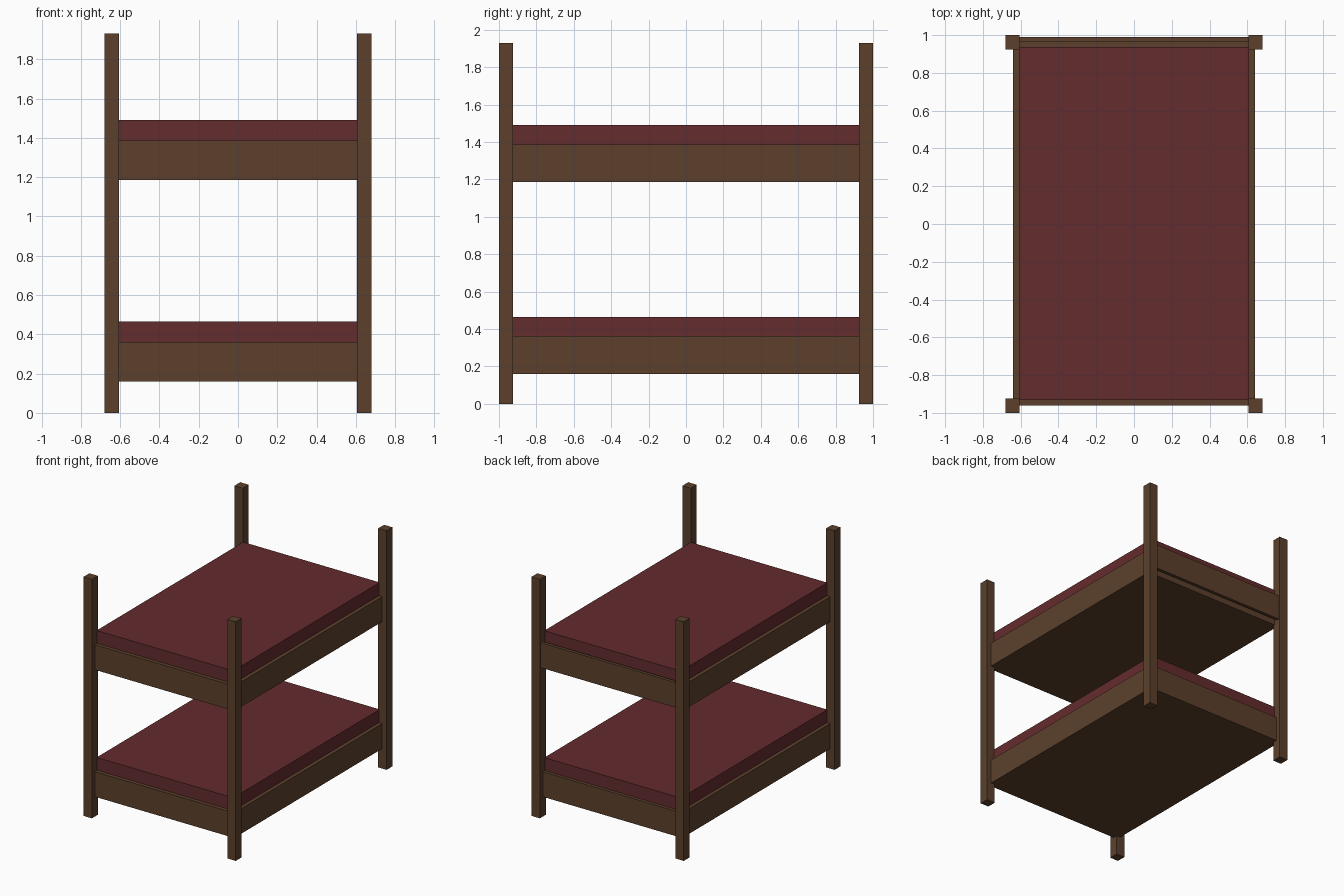
import bpy

if "Cube" in bpy.data.objects:
    bpy.data.objects.remove(bpy.data.objects["Cube"])


def material(name, rgb):
    m = bpy.data.materials.new(name)
    m.diffuse_color = (*rgb, 1)
    m.use_nodes = True
    m.node_tree.nodes["Principled BSDF"].inputs["Base Color"].default_value = m.diffuse_color
    return m


WOOD = material("brown wood", (0.107, 0.051, 0.025))
CLOTH = material("dark red cloth", (0.127, 0.025, 0.027))


def box(name, x, y, z, mat):
    """Box spanning the given (low, high) ranges."""
    spans = (x, y, z)
    bpy.ops.mesh.primitive_cube_add(size=1, location=[(a + b) / 2 for a, b in spans])
    ob = bpy.context.object
    ob.name = name
    ob.scale = [b - a for a, b in spans]
    bpy.ops.object.transform_apply(location=False, rotation=False, scale=True)
    ob.data.materials.append(mat)
    return ob


def span(sign, inner, outer):
    return tuple(sorted((sign * inner, sign * outer)))


# Corner posts
for sx in (-1, 1):
    for sy in (-1, 1):
        box("post", span(sx, 0.605, 0.68), span(sy, 0.925, 1.0), (0, 1.93), WOOD)

# Two bunks; the upper back rail sits slightly outward and higher
for level, z, out, lift in (("lower", 0.16, 0, 0), ("upper", 1.185, 0.027, 0.028)):
    top = z + 0.202
    for sx in (-1, 1):
        box(level + "_side_rail", span(sx, 0.61, 0.64), (-0.93, 0.93), (z, top), WOOD)
    box(level + "_front_rail", (-0.61, 0.61), (-0.962, -0.932), (z, top), WOOD)
    box(level + "_back_rail", (-0.61, 0.61), (0.937 + out, 0.963 + out),
        (z + lift, top + lift), WOOD)
    box(level + "_base", (-0.61, 0.61), (-0.932, 0.937), (z, z + 0.06), WOOD)
    box(level + "_mattress", (-0.61, 0.61), (-0.932, 0.937), (z + 0.06, z + 0.305), CLOTH)
